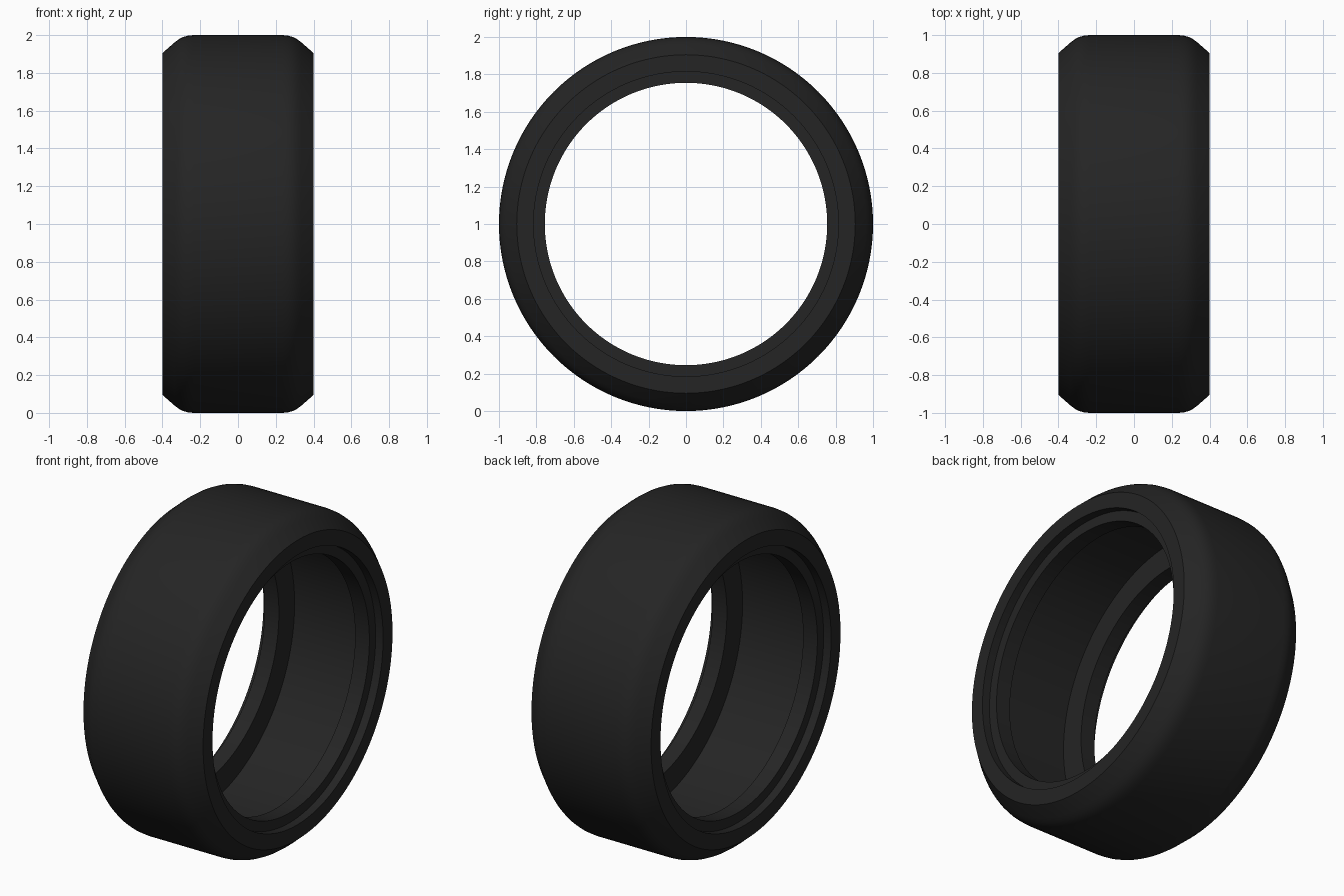
import bpy, bmesh, math

if "Cube" in bpy.data.objects:
    bpy.data.objects.remove(bpy.data.objects["Cube"])

SEGMENTS = 128

rubber = bpy.data.materials.new("black_rubber")
rubber.diffuse_color = (0.018, 0.018, 0.018, 1)
rubber.use_nodes = True
rubber.node_tree.nodes["Principled BSDF"].inputs["Base Color"].default_value = rubber.diffuse_color

# Half cross-section (x, radius): tread, shoulder, sidewall, recessed bead, hollow inside
half = [(0.235, 1.0), (0.265, 0.997), (0.29, 0.990), (0.312, 0.979), (0.335, 0.962),
        (0.40, 0.905), (0.40, 0.815), (0.35, 0.815), (0.35, 0.755),
        (0.255, 0.755), (0.255, 0.905)]
profile = half + [(-x, r) for x, r in reversed(half)]

# Revolve the closed cross-section about the x axis
bm = bmesh.new()
rings = []
for i in range(SEGMENTS):
    a = 2 * math.pi * i / SEGMENTS
    rings.append([bm.verts.new((x, r * math.cos(a), 1 + r * math.sin(a))) for x, r in profile])
n = len(profile)
for i in range(SEGMENTS):
    p, q = rings[i], rings[(i + 1) % SEGMENTS]
    for j in range(n):
        k = (j + 1) % n
        bm.faces.new((p[j], p[k], q[k], q[j]))
bmesh.ops.recalc_face_normals(bm, faces=bm.faces)

mesh = bpy.data.meshes.new("tire")
bm.to_mesh(mesh)
bm.free()
mesh.materials.append(rubber)
tire = bpy.data.objects.new("tire", mesh)
bpy.context.collection.objects.link(tire)

# Smooth tread with crisp bead and sidewall edges
bpy.context.view_layer.objects.active = tire
tire.select_set(True)
bpy.ops.object.shade_smooth_by_angle(angle=math.radians(30))
